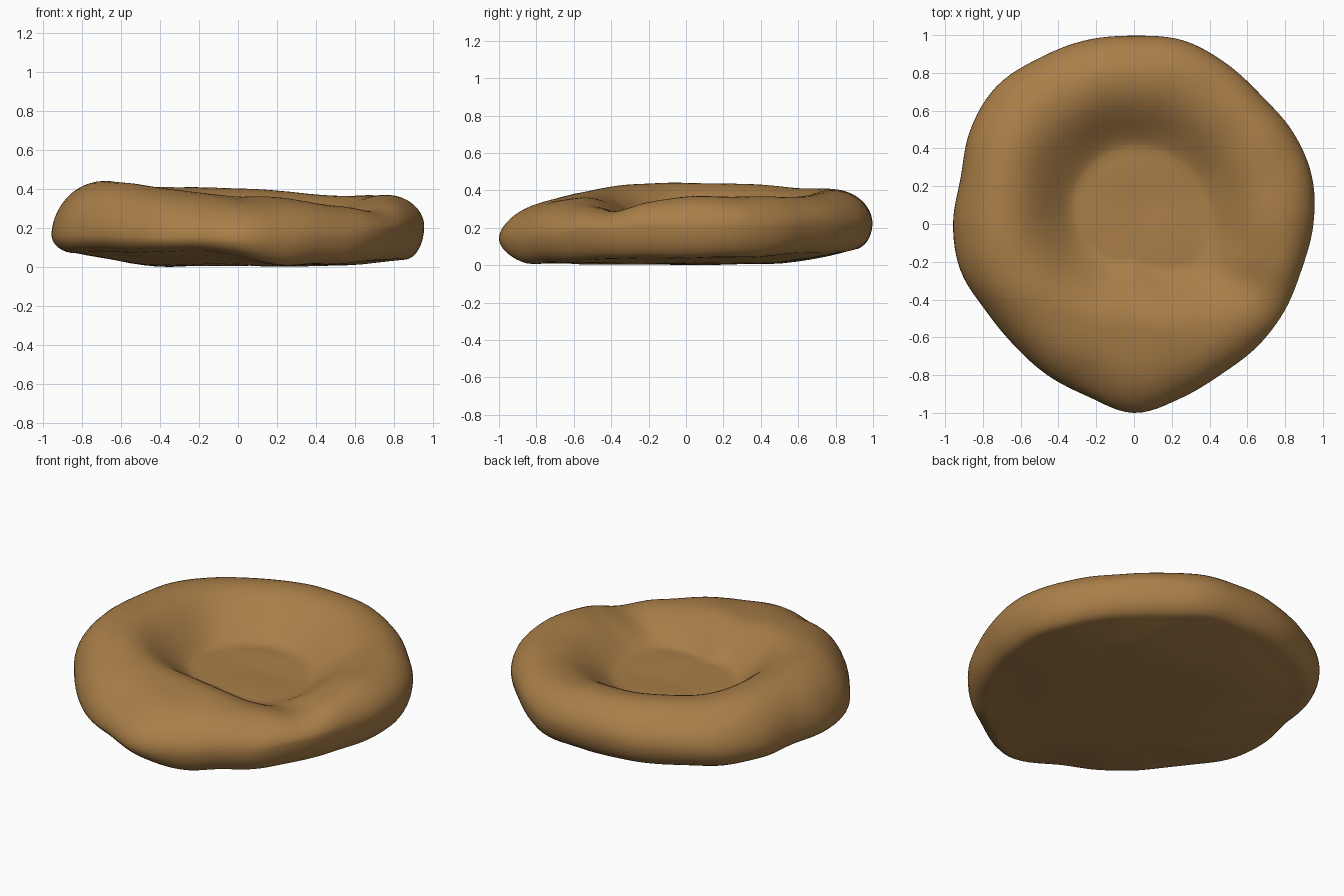
import bpy, bmesh, math
from mathutils import Vector, noise

if "Cube" in bpy.data.objects:
    bpy.data.objects.remove(bpy.data.objects["Cube"])

# Tables run counter-clockwise from +x, spread evenly over the full turn
OUTLINE = [.95, .975, .972, .958, .98, 1.006, .997, 1.006, 1.012, 1.03, 1.0, .95,
           .958, .951, .91, .903, .922, .945, 1.0, .955, .92, .92, .92, .92]
CREST_Z = [.375, .372, .372, .372, .38, .395, .41, .412, .415, .42, .435, .443,
           .446, .445, .435, .42, .40, .382, .37, .367, .352, .32, .292, .345]
UNDER_Z = [.045, .05, .055, .065, .075, .085, .09, .09, .09, .09, .09, .085,
           .08, .08, .08, .08, .085, .085, .07, .02, .02, .03, .04, .045]
CREST_R = [.78, .78, .79, .80, .78, .75, .70, .65, .60, .55, .63, .75]
WIDE_Z = [.22, .22, .23, .23, .22, .20, .17, .17, .16, .15, .16, .20]
FLOOR_R = [.40, .40, .40, .40, .38, .35, .30, .26, .23, .19, .27, .38]
UNDER_IN = [.10, .10, .10, .10, .10, .11, .12, .12, .11, .09, .10, .10]
FLOOR_Z = .21
BASE_Z = .012


def around(table, a):
    """Smooth periodic interpolation of a table over the full turn."""
    n = len(table)
    t = a / math.tau * n
    i = int(t)
    f = t - i
    p0, p1, p2, p3 = (table[(i + k) % n] for k in (-1, 0, 1, 2))
    return p1 + .5 * f * (p2 - p0 + f * (2 * p0 - 5 * p1 + 4 * p2 - p3
                                         + f * (3 * (p1 - p2) + p3 - p0)))


def section(a):
    """Radius and height from the sleeping hollow, over the rim, to the underside."""
    r, cr, cz, wz, fr, ui, uz = (around(t, a) for t in (
        OUTLINE, CREST_R, CREST_Z, WIDE_Z, FLOOR_R, UNDER_IN, UNDER_Z))
    pts = []
    for k in range(1, 9):                      # floor
        pts.append((fr * k / 8, FLOOR_Z))
    for k in range(1, 15):                     # inner wall, steepest near the floor
        t = k / 14
        pts.append((fr + (cr - fr) * t,
                    FLOOR_Z + (cz - FLOOR_Z) * (.5 - .5 * math.cos(math.pi * t ** .72))))
    for k in range(1, 13):                     # outer shoulder
        t = k / 12 * math.pi / 2
        pts.append((cr + (r - cr) * math.sin(t), wz + (cz - wz) * math.cos(t) ** 1.08))
    for k in range(1, 9):                      # tucked lower edge
        t = k / 8 * math.pi / 2
        pts.append((r - ui + ui * math.cos(t), wz - (wz - uz) * math.sin(t)))
    for k in range(1, 12):                     # underside, sloping in to the resting patch
        t = k / 12
        pts.append(((r - ui) * (1 - t),
                    uz + (BASE_Z - uz) * math.sin(min(1, t * 1.8) * math.pi / 2)))
    return pts


# Cushion bed: one closed skin swept round the centre
SEG = 144
bm = bmesh.new()
rings = []
for s in range(SEG):
    a = math.tau * s / SEG
    rings.append([bm.verts.new((r * math.cos(a), r * math.sin(a), z)) for r, z in section(a)])
top = bm.verts.new((0, 0, FLOOR_Z))
low = bm.verts.new((0, 0, BASE_Z))
for s in range(SEG):
    p, q = rings[s], rings[(s + 1) % SEG]
    bm.faces.new((top, p[0], q[0]))
    for k in range(len(p) - 1):
        bm.faces.new((p[k], p[k + 1], q[k + 1], q[k]))
    bm.faces.new((p[-1], low, q[-1]))

# Soft lumps in the stuffing
for v in bm.verts:
    v.co.z += .01 * noise.noise(Vector((v.co.x * 4, v.co.y * 4, v.co.z * 3 + 5)))
lowest = min(v.co.z for v in bm.verts)
for v in bm.verts:
    v.co.z -= lowest
bmesh.ops.recalc_face_normals(bm, faces=bm.faces)

mesh = bpy.data.meshes.new("cushion_bed")
bm.to_mesh(mesh)
bm.free()
bed = bpy.data.objects.new("cushion_bed", mesh)
bpy.context.collection.objects.link(bed)
mat = bpy.data.materials.new("tan_fabric")
mat.diffuse_color = (.40, .21, .065, 1)
mat.use_nodes = True
mat.node_tree.nodes["Principled BSDF"].inputs["Base Color"].default_value = mat.diffuse_color
mesh.materials.append(mat)
mesh.polygons.foreach_set("use_smooth", [True] * len(mesh.polygons))
